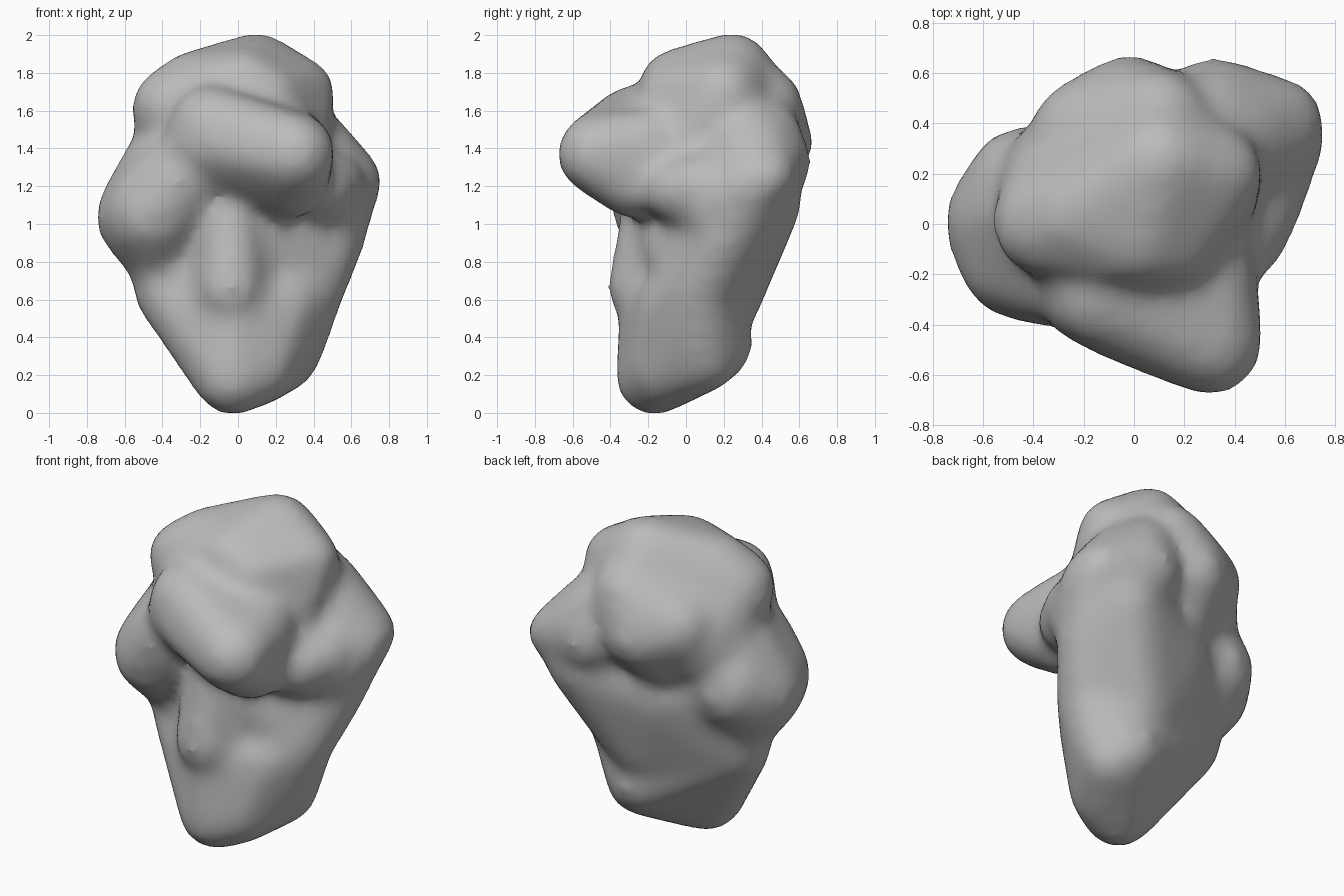
import bpy
import bmesh
from mathutils import Vector

cube = bpy.data.objects.get("Cube")
if cube:
    bpy.data.objects.remove(cube, do_unlink=True)

# Extra radius that the smoothing wears away again
WEAR_ALLOWANCE = 0.024


def ball_points(x, y, z, radius):
    """Points of a small ball placed at a position."""
    ball = bmesh.new()
    bmesh.ops.create_icosphere(ball, subdivisions=2, radius=radius + WEAR_ALLOWANCE)
    points = [vert.co + Vector((x, y, z)) for vert in ball.verts]
    ball.free()
    return points


def add_lump(target, balls):
    """Wrap a convex skin around a group of balls and append it to the target."""
    lump = bmesh.new()
    for ball in balls:
        for point in ball_points(*ball):
            lump.verts.new(point)
    bmesh.ops.convex_hull(lump, input=lump.verts[:])
    loose = [vert for vert in lump.verts if not vert.link_faces]
    bmesh.ops.delete(lump, geom=loose, context="VERTS")
    bmesh.ops.recalc_face_normals(lump, faces=lump.faces[:])
    mesh = bpy.data.meshes.new("lump")
    lump.to_mesh(mesh)
    lump.free()
    target.from_mesh(mesh)
    bpy.data.meshes.remove(mesh)


# Each lump is a group of balls: x, y, z, radius
foot = [(-.03, -.17, .19, .19), (.1, -.12, .24, .19), (.25, .1, .29, .16),
        (.18, .17, .36, .17), (.3, .08, .43, .17), (-.02, -.17, .5, .17),
        (.24, -.06, .57, .18), (-.37, .02, .65, .17), (.37, .07, .66, .18)]
trunk = [(-.37, .02, .65, .17), (.37, .07, .66, .18), (.15, .2, .6, .18),
         (-.4, .05, 1.1, .2), (.5, .2, .93, .16), (.4, .4, 1.12, .2),
         (-.03, .25, 1, .2), (.04, -.07, .95, .2), (.6, .35, 1.22, .14)]
front_ridge = [(-.04, -.23, .66, .17), (-.04, -.19, 1.05, .14), (0, .05, .8, .2),
               (0, .05, 1.1, .2)]
right_bulge = [(-.5, .01, 1.04, .24), (-.45, -.13, 1.06, .24), (-.42, .13, 1.1, .25),
               (-.42, 0, .88, .2), (-.32, -.18, 1.22, .22), (-.38, .05, 1.33, .2)]
crown = [(.1, .25, 1.81, .19), (.32, .2, 1.69, .18), (-.35, 0, 1.62, .2),
         (-.24, .04, 1.71, .19), (.02, -.06, 1.74, .17), (.2, 0, 1.3, .25),
         (-.25, .2, 1.35, .25), (.08, .32, 1.7, .19), (.16, -.08, 1.68, .15)]
brow = [(.3, -.47, 1.37, .2), (.02, -.36, 1.42, .2), (-.15, -.28, 1.53, .19),
        (.28, -.18, 1.42, .18), (-.1, 0, 1.52, .2), (.28, -.27, 1.23, .19),
        (-.2, -.26, 1.42, .18)]
back_bulge = [(-.02, .46, 1.43, .2), (.1, .42, 1.64, .18), (-.08, .28, 1.22, .18),
              (-.2, .36, 1.48, .2), (.2, .2, 1.4, .2)]
left_wing = [(.61, .35, 1.22, .14), (.6, .43, 1.25, .13), (.32, .45, 1.33, .2),
             (.4, .34, 1.42, .18), (.5, .14, 1.1, .17), (.2, .2, 1.3, .2),
             (.28, .41, 1.48, .18)]
left_knob = [(.44, -.06, 1.18, .15), (.5, .1, 1.2, .16), (.25, .1, 1.1, .2)]

body = bmesh.new()
for part in (foot, trunk, front_ridge, right_bulge, crown, brow, back_bulge,
             left_wing, left_knob):
    add_lump(body, part)
source = bpy.data.meshes.new("rock_lumps")
body.to_mesh(source)
body.free()
rock = bpy.data.objects.new("rock", source)
bpy.context.collection.objects.link(rock)

# Melt the lumps into one worn surface
remesh = rock.modifiers.new("melt", "REMESH")
remesh.mode = "VOXEL"
remesh.voxel_size = 0.035
smooth = rock.modifiers.new("wear", "SMOOTH")
smooth.factor = 0.5
smooth.iterations = 22
graph = bpy.context.evaluated_depsgraph_get()
worn = bpy.data.meshes.new_from_object(rock.evaluated_get(graph))
rock.modifiers.clear()
rock.data = worn
bpy.data.meshes.remove(source)
for face in worn.polygons:
    face.use_smooth = True

# Plain grey stone
stone = bpy.data.materials.new("grey stone")
stone.use_nodes = True
grey = (.5, .5, .5, 1)
stone.diffuse_color = grey
stone.node_tree.nodes["Principled BSDF"].inputs["Base Color"].default_value = grey
worn.materials.clear()
worn.materials.append(stone)
